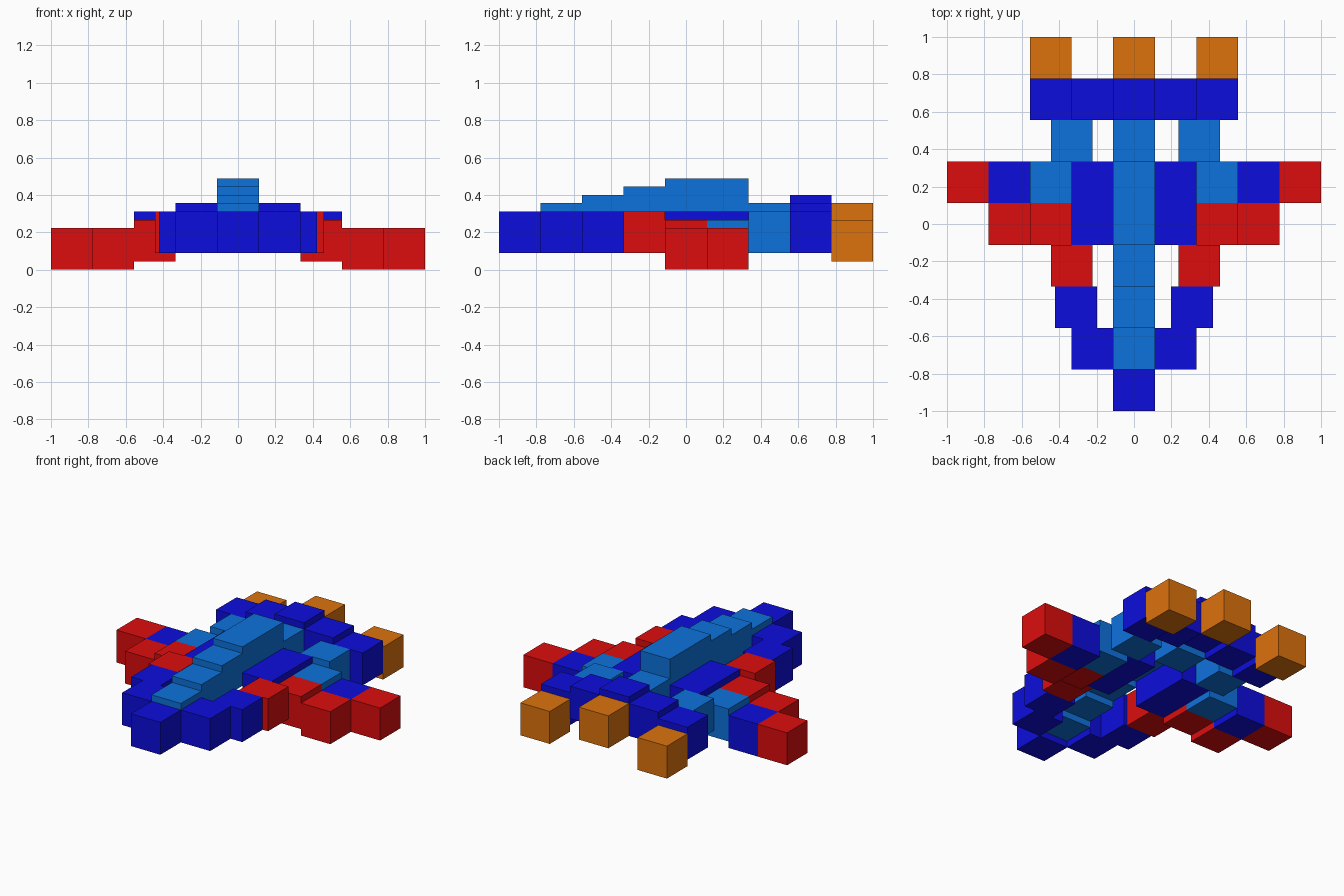
import bpy
import bmesh
from mathutils import Matrix, Vector

if "Cube" in bpy.data.objects:
    bpy.data.objects.remove(bpy.data.objects["Cube"])

S = 2 / 9        # edge of one cube
STEP = S / 5     # height step between neighbouring cubes


def material(name, rgb):
    m = bpy.data.materials.new(name)
    m.diffuse_color = (*rgb, 1)
    m.use_nodes = True
    m.node_tree.nodes["Principled BSDF"].inputs["Base Color"].default_value = m.diffuse_color
    return m


BLUE = material("deep_blue", (0.004, 0.004, 0.72))
SKY = material("sky_blue", (0.004, 0.17, 0.72))
RED = material("red", (0.72, 0.004, 0.004))
ORANGE = material("orange", (0.72, 0.17, 0.004))


def cubes(name, mat, cells):
    """One object of equal cubes; cell = (x in metres, row from centre, height step)."""
    bm = bmesh.new()
    for x, row, k in cells:
        pos = Vector((x, row * S, k * STEP + S / 2))
        bmesh.ops.create_cube(bm, size=S, matrix=Matrix.Translation(pos))
    mesh = bpy.data.meshes.new(name)
    bm.to_mesh(mesh)
    bm.free()
    mesh.materials.append(mat)
    obj = bpy.data.objects.new(name, mesh)
    bpy.context.collection.objects.link(obj)


# Nose and stepped spine
cubes("nose", BLUE, [(0, -4, 2)])
cubes("spine", SKY, [(0, row, k) for row, k in
                     ((-3, 3), (-2, 4), (-1, 5), (0, 6), (1, 6), (2, 3))])

# Tail beam, rising to the middle, and engine exhausts behind it
cubes("tail_beam", BLUE, [(i * S, 3, 4 - abs(i)) for i in range(-2, 3)])
cubes("exhausts", ORANGE, [(i * S, 4, 3 - abs(i)) for i in (-2, 0, 2)])

# Left and right sides; a few blocks sit slightly further out on the right
for side, s, strut in (("left", -1, 0.333), ("right", 1, 0.35)):
    cubes(side + "_nose_cheek", BLUE, [(s * S, -3, 2), (s * 0.31, -2, 2)])
    cubes(side + "_shoulder", RED, [(s * strut, -1, 2)])
    cubes(side + "_wing_root", BLUE, [(s * S, 0, 2), (s * S, 1, 2)])
    cubes(side + "_wing_front", RED, [(s * 2 * S, 0, 1), (s * 3 * S, 0, 0)])
    cubes(side + "_wing_inner", SKY, [(s * 2 * S, 1, 1)])
    cubes(side + "_wing_outer", BLUE, [(s * 3 * S, 1, 0)])
    cubes(side + "_wing_tip", RED, [(s * 4 * S, 1, 0)])
    cubes(side + "_tail_strut", SKY, [(s * strut, 2, 2)])
